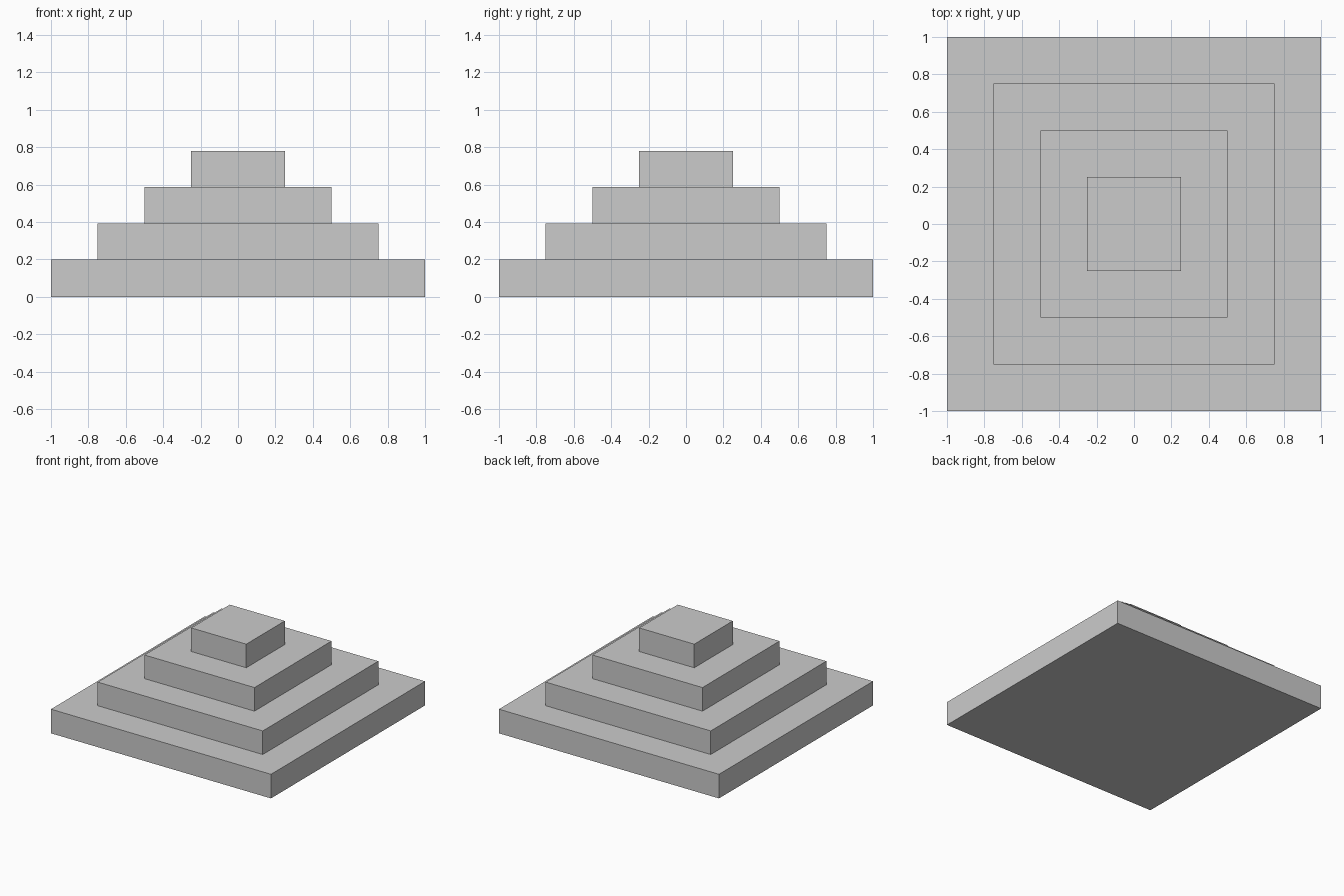
import bpy

if "Cube" in bpy.data.objects:
    bpy.data.objects.remove(bpy.data.objects["Cube"])

STEP = 0.194      # rise from one tier to the next
HEIGHT = 0.198    # tier thickness, sinking slightly into the tier below


def add_tier(name, width, base_z):
    bpy.ops.mesh.primitive_cube_add(size=1, location=(0, 0, base_z + HEIGHT / 2))
    tier = bpy.context.object
    tier.name = name
    tier.scale = (width, width, HEIGHT)
    bpy.ops.object.transform_apply(location=False, rotation=False, scale=True)


# Four square tiers, each narrower than the one below
names = ("base_tier", "lower_tier", "upper_tier", "top_tier")
for i, name in enumerate(names):
    add_tier(name, 2.0 - 0.5 * i, STEP * i)
